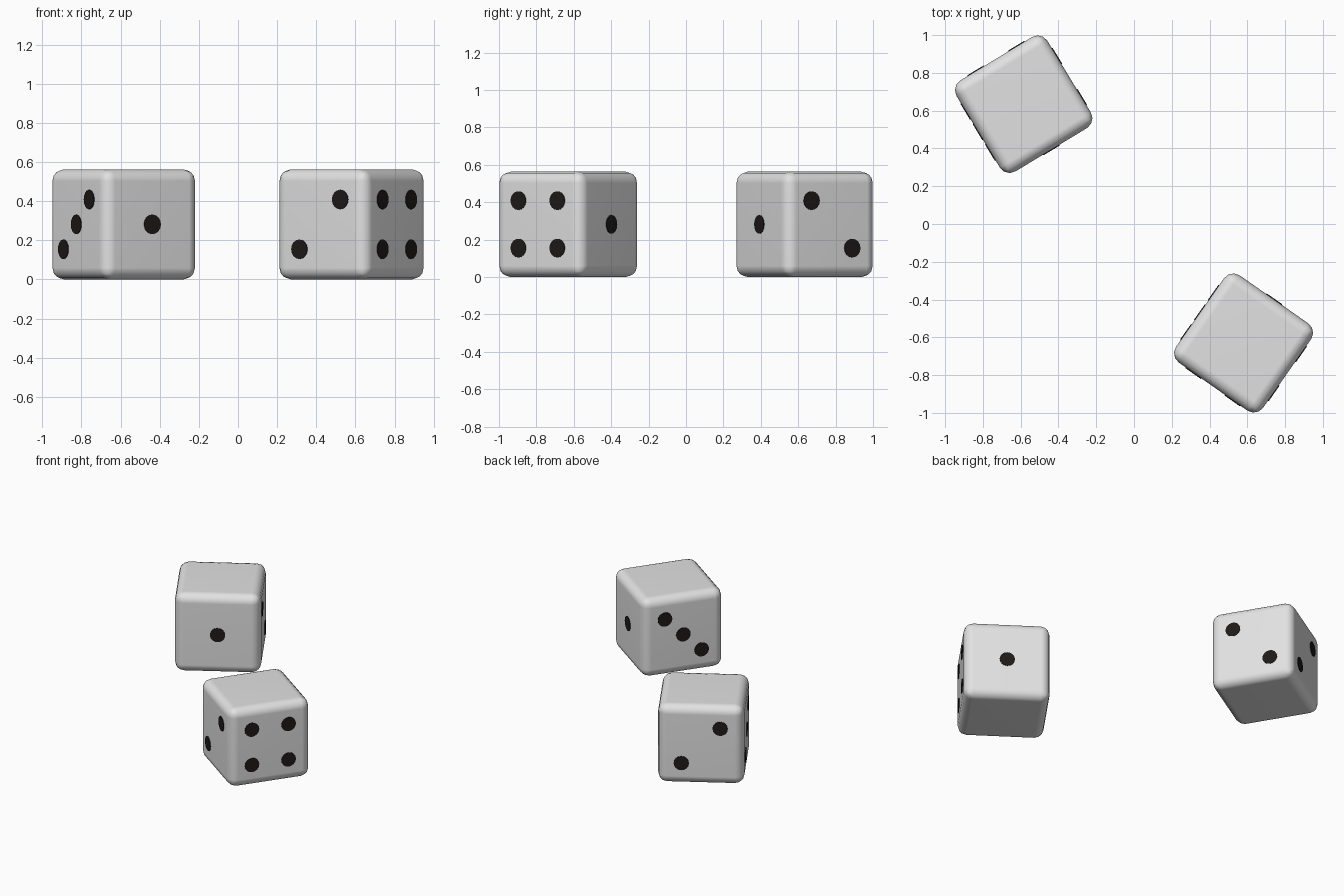
import bpy, bmesh, math
from mathutils import Matrix, Vector

if "Cube" in bpy.data.objects:
    bpy.data.objects.remove(bpy.data.objects["Cube"])

SIZE, ROUND = 0.563, 0.06      # cube edge and edge rounding
PIP_R, STEP = 0.05, 0.127      # pip radius and offset from face centre


def material(name, rgb):
    m = bpy.data.materials.new(name)
    m.diffuse_color = (*rgb, 1)
    m.use_nodes = True
    m.node_tree.nodes["Principled BSDF"].inputs["Base Color"].default_value = m.diffuse_color
    return m


white = material("off_white", (0.76, 0.76, 0.76))
black = material("pip_black", (0.014, 0.010, 0.010))

# Pip layouts as (right, up) seen from outside the face
RISING = [(-1, -1), (1, 1)]
FALLING = [(-1, 1), (1, -1)]
CENTRE = [(0, 0)]
FOUR = RISING + FALLING


def finish(bm, name, mat, loc, angle):
    me = bpy.data.meshes.new(name)
    bm.to_mesh(me)
    bm.free()
    me.materials.append(mat)
    ob = bpy.data.objects.new(name, me)
    ob.location = loc
    ob.rotation_euler.z = math.radians(angle)
    bpy.context.collection.objects.link(ob)
    return ob


def die(name, x, y, angle, faces):
    """faces: layouts for the four sides, at 0, 90, 180 and 270 degrees."""
    loc = (x, y, SIZE / 2)

    # Rounded cube body
    bm = bmesh.new()
    bmesh.ops.create_cube(bm, size=SIZE)
    bmesh.ops.bevel(bm, geom=bm.edges[:], offset=ROUND, segments=3,
                    profile=0.5, affect='EDGES')
    for f in bm.faces:
        f.smooth = max(abs(c) for c in f.normal) < 0.999
    body = finish(bm, name + "_body", white, loc, angle)
    for p in body.data.polygons:
        p.use_smooth = True
    mod = body.modifiers.new("even_shading", 'WEIGHTED_NORMAL')
    mod.keep_sharp = True

    # Thin round pips on the four sides
    bm = bmesh.new()
    for i, layout in enumerate(faces):
        turn = Matrix.Rotation(math.radians(90 * i), 4, 'Z')
        for u, v in layout:
            place = Matrix.Translation(Vector((SIZE / 2, u * STEP, v * STEP)))
            bmesh.ops.create_cone(
                bm, cap_ends=True, segments=16, radius1=PIP_R, radius2=PIP_R,
                depth=0.008,
                matrix=turn @ place @ Matrix.Rotation(math.pi / 2, 4, 'Y'))
    finish(bm, name + "_pips", black, loc, angle)


die("back_die", -0.584, 0.634, 31.2,
    [FALLING, RISING, RISING + CENTRE, CENTRE])
die("front_die", 0.58, -0.63, 55.0,
    [CENTRE, FALLING + CENTRE, RISING, FOUR])
